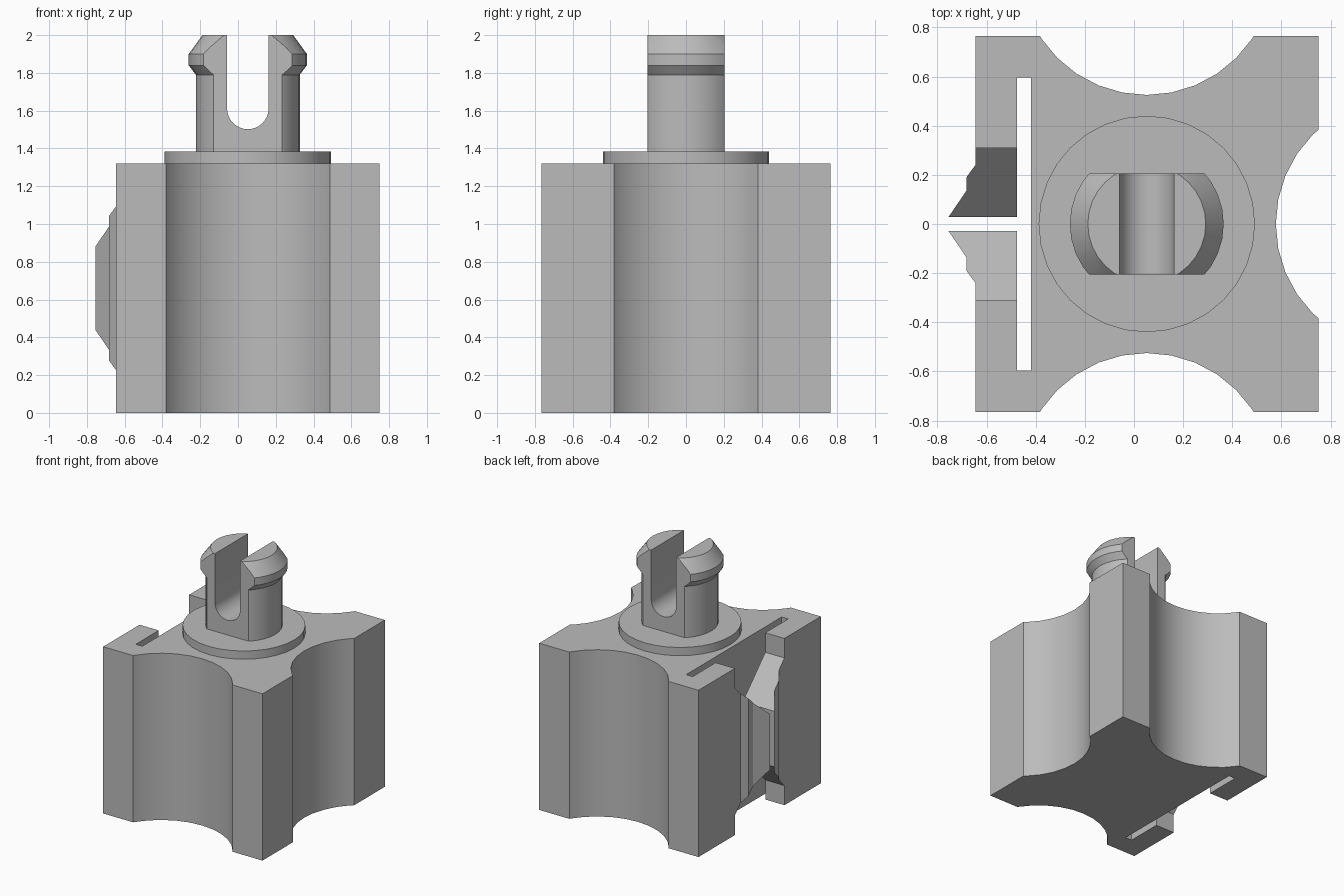
import bpy, bmesh, math
from mathutils import Vector

cube = bpy.data.objects.get("Cube")
if cube:
    bpy.data.objects.remove(cube, do_unlink=True)

grey = bpy.data.materials.new("plain grey")
grey.use_nodes = True
grey.diffuse_color = (0.5, 0.5, 0.5, 1)
grey.node_tree.nodes["Principled BSDF"].inputs["Base Color"].default_value = (0.5, 0.5, 0.5, 1)

CX = 0.052          # axis shared by the disc, post and scallops
BODY_TOP = 1.32
SEGMENTS = 32


def finish(name, bm):
    bmesh.ops.recalc_face_normals(bm, faces=bm.faces)
    mesh = bpy.data.meshes.new(name)
    bm.to_mesh(mesh)
    bm.free()
    mesh.materials.append(grey)
    obj = bpy.data.objects.new(name, mesh)
    bpy.context.collection.objects.link(obj)
    return obj


def prism(name, points, axis, low, high):
    """Extrude a 2D outline along one axis; points fill the other two axes."""
    bm = bmesh.new()
    verts = []
    for p in points:
        co = list(p)
        co.insert(axis, low)
        verts.append(bm.verts.new(co))
    face = bm.faces.new(verts)
    extruded = bmesh.ops.extrude_face_region(bm, geom=[face])["geom"]
    shift = Vector((0, 0, 0))
    shift[axis] = high - low
    bmesh.ops.translate(bm, vec=shift, verts=[v for v in extruded if isinstance(v, bmesh.types.BMVert)])
    return finish(name, bm)


def circle(x, y, radius, start=0, sweep=math.tau, count=SEGMENTS):
    return [(x + radius * math.cos(start + sweep * i / SEGMENTS),
             y + radius * math.sin(start + sweep * i / SEGMENTS)) for i in range(count)]


def lathe(name, profile):
    """Solid of revolution about the shared axis from (radius, z) pairs."""
    bm = bmesh.new()
    rings = [[bm.verts.new((x, y, z)) for x, y in circle(CX, 0, r)] for r, z in profile]
    for a, b in zip(rings, rings[1:]):
        for i in range(SEGMENTS):
            j = (i + 1) % SEGMENTS
            bm.faces.new((a[i], a[j], b[j], b[i]))
    bm.faces.new(rings[0])
    bm.faces.new(rings[-1])
    return finish(name, bm)


def cut(target, cutter, operation='DIFFERENCE'):
    mod = target.modifiers.new("cut", 'BOOLEAN')
    mod.operation = operation
    mod.solver = 'EXACT'
    mod.object = cutter
    bpy.context.view_layer.objects.active = target
    bpy.ops.object.modifier_apply(modifier=mod.name)
    bpy.data.objects.remove(cutter, do_unlink=True)


# Body outline: block with a slot behind two hooked clip jaws on its right side
half = [(0.75, 0.765), (-0.645, 0.765), (-0.645, 0.24), (-0.682, 0.19), (-0.682, 0.135),
        (-0.755, 0.028), (-0.477, 0.028), (-0.477, 0.597), (-0.42, 0.597)]
body = prism("body", half + [(x, -y) for x, y in reversed(half)], 2, 0, BODY_TOP)

# Scallops on the front, back and left sides
for dx, dy in ((0, 1), (0, -1), (1, 0)):
    scallop = circle(CX + 1.04 * dx, 1.04 * dy, 0.515)
    cut(body, prism("scallop_cutter", scallop, 2, -0.2, 1.6))

# Tapered notches above and below the jaws
notch = [(-0.31, 1.165), (-0.028, 0.88), (0.028, 0.88), (0.31, 1.165), (0.31, 1.6), (-0.31, 1.6)]
for flip in (False, True):
    outline = [(y, BODY_TOP - z if flip else z) for y, z in notch]
    cut(body, prism("notch_cutter", outline, 0, -0.9, -0.45))

# Collar disc
collar = lathe("collar", [(0.44, BODY_TOP), (0.44, 1.385)])

# Snap post: flared head, flattened front and back, U slot through the middle
post = lathe("snap_post", [(0.275, 1.385), (0.275, 1.79), (0.313, 1.84), (0.313, 1.9), (0.24, 2.0)])
slab = [(-0.5, -0.205), (0.6, -0.205), (0.6, 0.205), (-0.5, 0.205)]
cut(post, prism("flat_cutter", slab, 2, 1.2, 2.2), 'INTERSECT')
u_slot = circle(CX, 1.612, 0.11, math.pi, count=SEGMENTS // 2 + 1)
u_slot += [(CX + 0.11, 2.2), (CX - 0.11, 2.2)]
cut(post, prism("slot_cutter", u_slot, 1, -0.5, 0.5))

# Smooth the curved walls, keep the edges sharp
for obj in (body, collar, post):
    bpy.ops.object.select_all(action='DESELECT')
    obj.select_set(True)
    bpy.context.view_layer.objects.active = obj
    bpy.ops.object.shade_smooth_by_angle(angle=math.radians(25))
